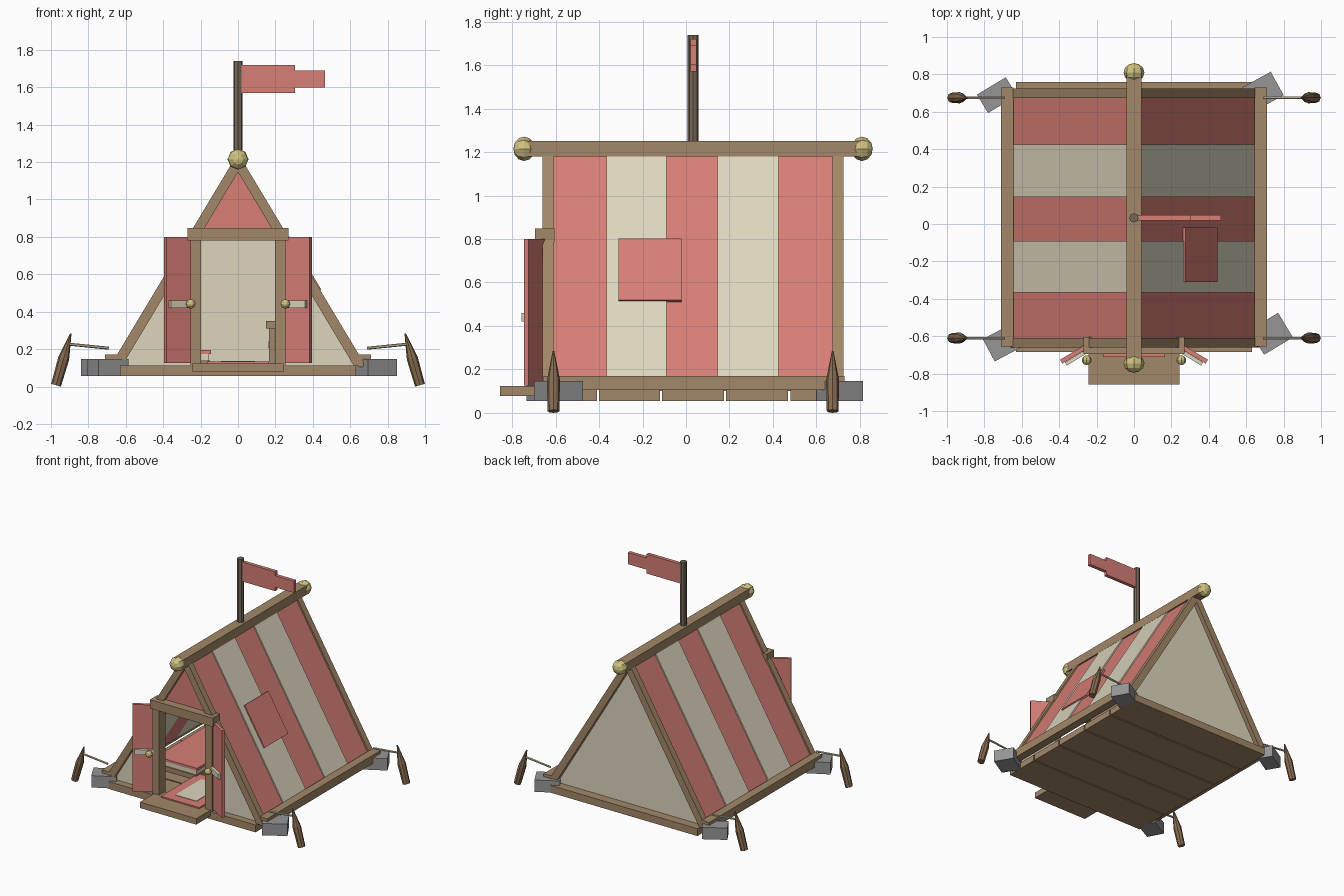
import bpy, bmesh, math
from mathutils import Vector, Matrix

if "Cube" in bpy.data.objects:
    bpy.data.objects.remove(bpy.data.objects["Cube"])


def material(name, rgb):
    m = bpy.data.materials.new(name)
    lin = [(c / 255 / 12.92) if c < 10 else ((c / 255 + 0.055) / 1.055) ** 2.4 for c in rgb]
    m.diffuse_color = (*lin, 1)
    m.use_nodes = True
    m.node_tree.nodes["Principled BSDF"].inputs["Base Color"].default_value = m.diffuse_color
    return m


RED = material("red_canvas", (215, 126, 118))
CREAM = material("cream_canvas", (221, 213, 190))
WOOD = material("wood", (162, 135, 104))
DARK = material("dark_pole_wood", (118, 105, 88))
PEG = material("peg_wood", (136, 108, 80))
STONE = material("grey_stone", (150, 150, 150))
GOLD = material("brass", (208, 194, 128))
ROPE = material("rope", (205, 195, 170))


def finish(name, bm, mat):
    bmesh.ops.recalc_face_normals(bm, faces=bm.faces)
    me = bpy.data.meshes.new(name)
    bm.to_mesh(me)
    bm.free()
    me.materials.append(mat)
    ob = bpy.data.objects.new(name, me)
    bpy.context.collection.objects.link(ob)
    return ob


def box(name, mat, x, y, z, turn=0.0):
    """Box from (min, max) ranges, optionally turned about its own centre."""
    bm = bmesh.new()
    bmesh.ops.create_cube(bm, size=1)
    size = [r[1] - r[0] for r in (x, y, z)]
    mid = Vector([(r[0] + r[1]) / 2 for r in (x, y, z)])
    bm.transform(Matrix.Translation(mid) @ Matrix.Rotation(turn, 4, 'Z')
                 @ Matrix.Diagonal((*size, 1)))
    return finish(name, bm, mat)


def prism(name, mat, xz, y0, y1, side=1):
    """Outline in the XZ plane, extruded along Y, mirrored when side is -1."""
    bm = bmesh.new()
    f = bm.faces.new([bm.verts.new((side * x, y0, z)) for x, z in xz])
    r = bmesh.ops.extrude_face_region(bm, geom=[f])
    bmesh.ops.translate(bm, vec=(0, y1 - y0, 0),
                        verts=[v for v in r["geom"] if isinstance(v, bmesh.types.BMVert)])
    return finish(name, bm, mat)


def rod(name, mat, a, b, r0, r1, sides=8):
    a, b = Vector(a), Vector(b)
    bm = bmesh.new()
    bmesh.ops.create_cone(bm, cap_ends=True, segments=sides, radius1=r0, radius2=r1,
                          depth=(b - a).length)
    bm.transform(Matrix.Translation((a + b) / 2)
                 @ (b - a).to_track_quat('Z', 'Y').to_matrix().to_4x4())
    return finish(name, bm, mat)


def ball(name, mat, c, r, ry):
    bm = bmesh.new()
    bmesh.ops.create_uvsphere(bm, u_segments=8, v_segments=6, radius=1)
    bm.transform(Matrix.Translation(c) @ Matrix.Diagonal((r, ry, r, 1))
                 @ Matrix.Rotation(math.pi / 2, 4, 'X'))
    return finish(name, bm, mat)


def slope(z, off):
    """Point on the roof slope at height z, pushed out by off."""
    return (0.647 - (z - 0.17) / 1.67 + 0.858 * off, z + 0.514 * off)


def slab(name, mat, z0, z1, inner, outer, y0, y1, side):
    prism(name, mat, [slope(z0, inner), slope(z0, outer), slope(z1, outer), slope(z1, inner)],
          y0, y1, side)


# Floor planks and end sills
edges = [-0.66, -0.405, -0.115, 0.18, 0.475, 0.72]
for i in range(5):
    box("floor_plank", WOOD, (-0.63, 0.63), (edges[i] + 0.005, edges[i + 1] - 0.005), (0.055, 0.105))
box("front_sill", WOOD, (-0.63, 0.63), (-0.685, -0.62), (0.055, 0.112))
box("back_sill", WOOD, (-0.63, 0.63), (0.69, 0.76), (0.055, 0.112))

# Ridge beam with end knobs
box("ridge_beam", WOOD, (-0.04, 0.04), (-0.75, 0.81), (1.18, 1.25))
for y in (-0.745, 0.81):
    ball("ridge_knob", GOLD, (0, y, 1.215), 0.056, 0.05)

# Roof sides: rafters, eave beams and striped canvas
stripes = [-0.615, -0.365, -0.09, 0.145, 0.425, 0.675]
for s in (-1, 1):
    for y0, y1 in ((-0.66, -0.61), (0.675, 0.725)):
        prism("rafter", WOOD, [(0, 1.248), (0.683, 0.11), (0.62, 0.11), (0, 1.147)], y0, y1, s)
    prism("eave_beam", WOOD, [(0.645, 0.105), (0.71, 0.105), (0.71, 0.17), (0.645, 0.17)],
          -0.655, 0.73, s)
    for i in range(5):
        cream = i % 2 == 1
        slab("roof_stripe", CREAM if cream else RED, 0.15, 1.19, -0.035,
             -0.003 if cream else -0.012, stripes[i], stripes[i + 1], s)
slab("roof_patch", RED, 0.515, 0.80, -0.01, 0.006, -0.31, -0.02, 1)

# End walls
prism("back_wall", CREAM, [(-0.63, 0.1), (0.63, 0.1), (0, 1.16)], 0.672, 0.69)
prism("front_gable", RED, [(-0.23, 0.78), (0.23, 0.78), (0, 1.16)], -0.63, -0.612)
for s in (-1, 1):
    prism("front_wall", CREAM, [(0.22, 0.1), (0.63, 0.1), (0.22, 0.79)], -0.63, -0.612, s)

# Doorway: posts, lintel, step, open flaps with tie bands and knobs
box("lintel", WOOD, (-0.27, 0.27), (-0.695, -0.605), (0.78, 0.848))
box("door_step", WOOD, (-0.242, 0.242), (-0.857, -0.62), (0.077, 0.123))
for s in (-1, 1):
    box("door_post", WOOD, sorted((s * 0.197, s * 0.255)), (-0.685, -0.61), (0.09, 0.79))
    turn = -s * math.radians(31)
    cx, cy = s * 0.318, -0.693
    box("door_flap", RED, (cx - 0.083, cx + 0.083), (cy - 0.012, cy + 0.012), (0.125, 0.80), turn)
    bx, by = cx - s * 0.012, cy - 0.02
    box("flap_tie", CREAM, (bx - 0.068, bx + 0.068), (by - 0.01, by + 0.01), (0.42, 0.46), turn)
    ball("flap_knob", GOLD, (s * 0.253, -0.728, 0.442), 0.026, 0.026)

# Inside: rug, bed and small table
box("rug", RED, (-0.165, 0.165), (-0.71, -0.25), (0.105, 0.133))
box("rug_centre", CREAM, (-0.09, 0.09), (-0.64, -0.32), (0.13, 0.137))
box("bed_frame", WOOD, (-0.50, -0.15), (-0.30, 0.55), (0.10, 0.14))
box("mattress", CREAM, (-0.49, -0.155), (-0.29, 0.54), (0.14, 0.18))
box("blanket", RED, (-0.495, -0.145), (-0.295, 0.30), (0.175, 0.195))
box("table_top", WOOD, (0.15, 0.38), (-0.05, 0.35), (0.31, 0.35))
box("table_shelf", CREAM, (0.16, 0.37), (-0.03, 0.33), (0.205, 0.24))
for x in (0.165, 0.34):
    for y in (-0.04, 0.30):
        box("table_leg", WOOD, (x, x + 0.03), (y, y + 0.03), (0.10, 0.31))

# Flagpole and stepped flag
rod("flagpole", DARK, (0, 0.033, 1.2), (0, 0.033, 1.74), 0.025, 0.025)
prism("flag", RED, [(0.015, 1.57), (0.305, 1.57), (0.305, 1.60), (0.465, 1.60),
                    (0.465, 1.69), (0.305, 1.69), (0.305, 1.72), (0.015, 1.72)], 0.02, 0.048)

# Corner stones: centre, depth and turn
for x, y, d, a in ((0.733, -0.587, 0.153, 31), (0.687, 0.708, 0.143, 29),
                   (-0.733, 0.689, 0.115, 31), (-0.697, -0.633, 0.135, 28)):
    box("corner_stone", STONE, (x - 0.09, x + 0.09), (y - d / 2, y + d / 2),
        (0.055, 0.147), math.radians(a))

# Guy ropes and leaning pegs
for s in (-1, 1):
    for y in (-0.61, 0.675):
        rod("guy_rope", ROPE, (s * 0.69, y, 0.205), (s * 0.91, y, 0.227), 0.008, 0.008, 6)
        rod("peg_body", PEG, (s * 0.973, y, 0.007), (s * 0.932, y, 0.15), 0.027, 0.03)
        rod("peg_tip", PEG, (s * 0.932, y, 0.15), (s * 0.894, y, 0.283), 0.03, 0.004)
